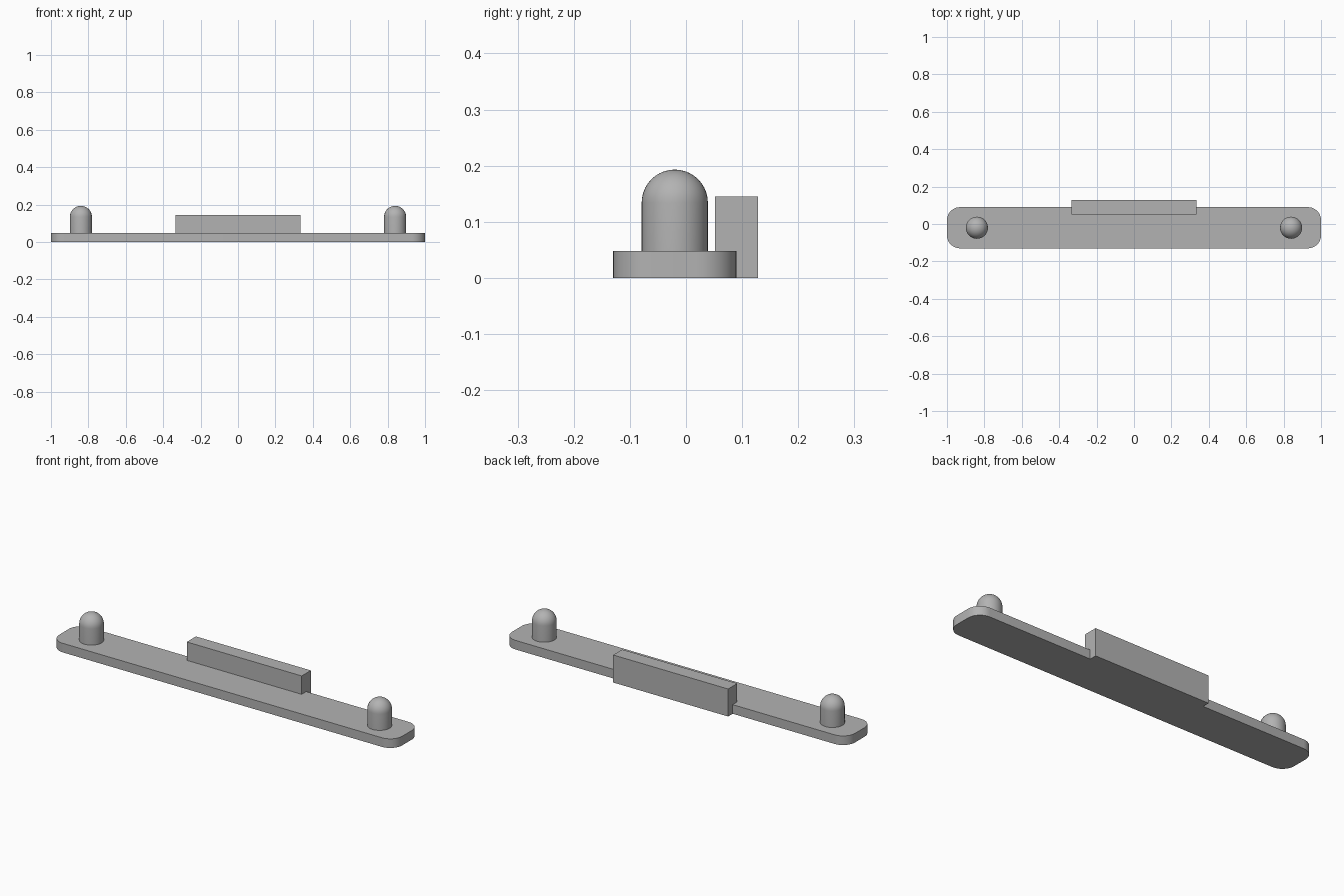
import bpy, bmesh
from math import sin, cos, pi, radians

cube = bpy.data.objects.get("Cube")
if cube:
    bpy.data.objects.remove(cube, do_unlink=True)

grey = bpy.data.materials.new("plain grey")
grey.use_nodes = True
colour = (0.45, 0.45, 0.45, 1)
grey.diffuse_color = colour
grey.node_tree.nodes["Principled BSDF"].inputs["Base Color"].default_value = colour

PLATE_TOP = 0.048
CENTRE_Y = -0.02


def finish(name, bm):
    """Turn a bmesh into a shaded, coloured object."""
    bmesh.ops.recalc_face_normals(bm, faces=bm.faces)
    mesh = bpy.data.meshes.new(name)
    bm.to_mesh(mesh)
    bm.free()
    mesh.materials.append(grey)
    obj = bpy.data.objects.new(name, mesh)
    bpy.context.collection.objects.link(obj)
    return obj


def smooth(obj):
    bpy.ops.object.select_all(action="DESELECT")
    obj.select_set(True)
    bpy.context.view_layer.objects.active = obj
    bpy.ops.object.shade_smooth_by_angle(angle=radians(35))


def box(name, x, y, z):
    """Box from (low, high) pairs, optionally rounded later."""
    bm = bmesh.new()
    bmesh.ops.create_cube(bm, size=1)
    for v in bm.verts:
        v.co = [lo + (c + 0.5) * (hi - lo) for c, (lo, hi) in zip(v.co, (x, y, z))]
    return bm


# Base plate with rounded upright corners
bm = box("plate", (-1, 1), (-0.13, 0.09), (0, PLATE_TOP))
upright = [e for e in bm.edges if abs(e.verts[0].co.z - e.verts[1].co.z) > 0.01]
bmesh.ops.bevel(bm, geom=upright, offset=0.07, segments=10, profile=0.5, affect="EDGES")
plate = finish("base_plate", bm)

# Back wall, merged into the plate so that the underside is one flat face
wall = finish("back_wall", box("wall", (-0.335, 0.335), (0.052, 0.128), (0, 0.145)))
union = plate.modifiers.new("join wall", "BOOLEAN")
union.operation = "UNION"
union.solver = "EXACT"
union.object = wall
bpy.context.view_layer.objects.active = plate
bpy.ops.object.modifier_apply(modifier=union.name)
bpy.data.objects.remove(wall, do_unlink=True)
smooth(plate)


# Round-topped pegs, one at each end
def peg(name, x, radius=0.059, shoulder=0.134, rings=10):
    bm = bmesh.new()
    dome = [(radius * cos(a), shoulder + radius * sin(a))
            for a in (i * pi / 2 / rings for i in range(rings + 1))]
    profile = [(radius, PLATE_TOP)] + dome
    verts = [bm.verts.new((x + r, CENTRE_Y, z)) for r, z in profile]
    edges = [bm.edges.new(pair) for pair in zip(verts, verts[1:])]
    bmesh.ops.spin(bm, geom=verts + edges, cent=(x, CENTRE_Y, 0), axis=(0, 0, 1),
                   angle=2 * pi, steps=40, use_merge=True)
    bmesh.ops.remove_doubles(bm, verts=bm.verts, dist=0.0001)
    smooth(finish(name, bm))


for name, side in (("left_peg", 1), ("right_peg", -1)):
    peg(name, side * 0.84)
